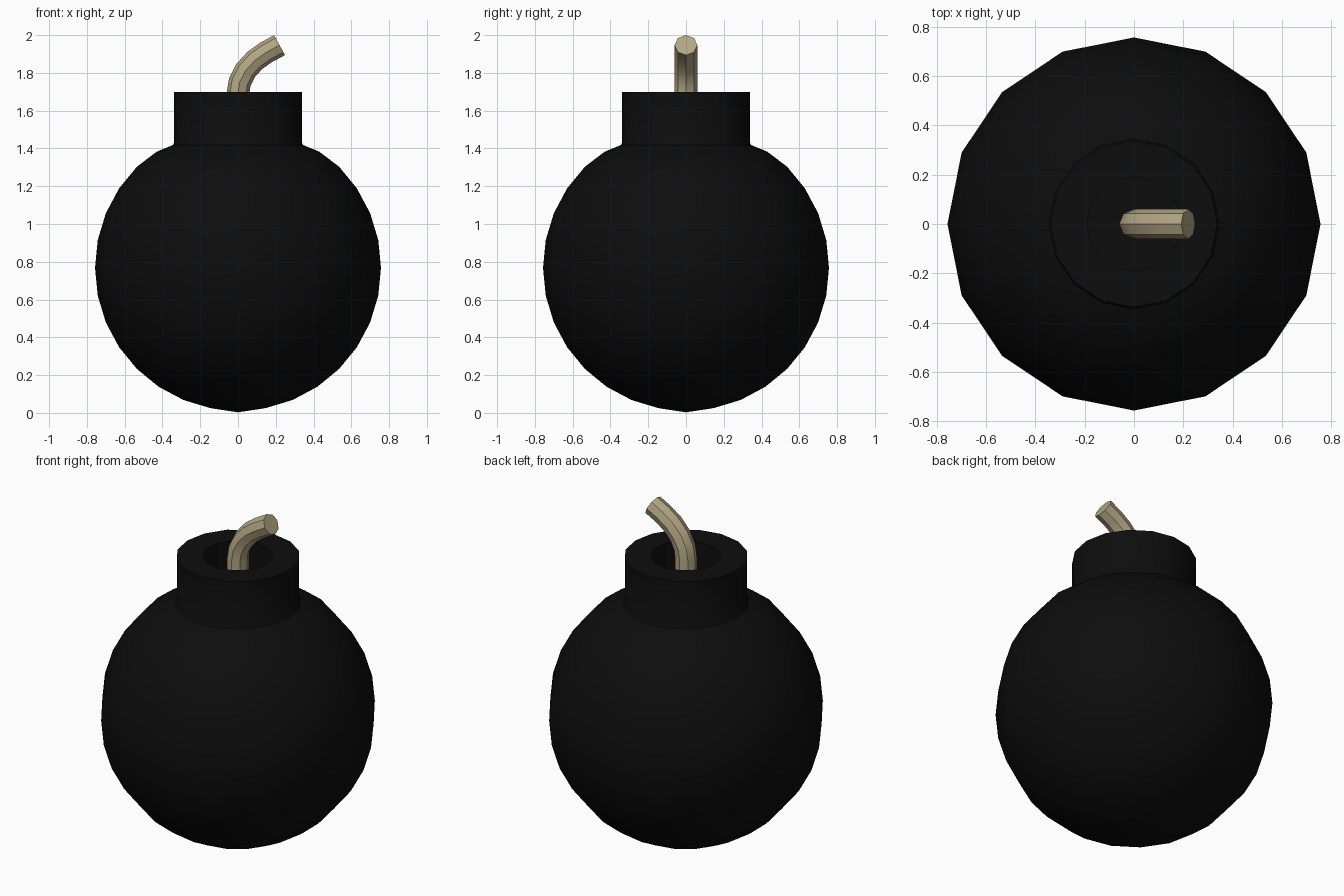
import bpy, bmesh
from math import sin, cos, pi, radians
from mathutils import Vector

if "Cube" in bpy.data.objects:
    bpy.data.objects.remove(bpy.data.objects["Cube"])


def finish(name, bm, color):
    bmesh.ops.recalc_face_normals(bm, faces=bm.faces)
    mesh = bpy.data.meshes.new(name)
    bm.to_mesh(mesh)
    bm.free()
    obj = bpy.data.objects.new(name, mesh)
    bpy.context.collection.objects.link(obj)
    mat = bpy.data.materials.new(name + "_material")
    mat.diffuse_color = (*color, 1)
    mat.use_nodes = True
    mat.node_tree.nodes["Principled BSDF"].inputs["Base Color"].default_value = mat.diffuse_color
    mesh.materials.append(mat)
    bpy.ops.object.select_all(action='DESELECT')
    obj.select_set(True)
    bpy.context.view_layer.objects.active = obj
    bpy.ops.object.shade_smooth_by_angle(angle=radians(35))
    return obj


def bridge(bm, rings):
    for a, b in zip(rings, rings[1:]):
        n = max(len(a), len(b))
        for i in range(n):
            j = (i + 1) % n
            if len(a) == 1:
                bm.faces.new((a[0], b[j], b[i]))
            elif len(b) == 1:
                bm.faces.new((a[i], a[j], b[0]))
            else:
                bm.faces.new((a[i], a[j], b[j], b[i]))


def lathe(name, profile, sides, color):
    bm = bmesh.new()
    rings = []
    for r, z in profile:
        n = sides if r > 0 else 1
        rings.append([bm.verts.new((r * cos(2 * pi * i / n), r * sin(2 * pi * i / n), z))
                      for i in range(n)])
    bridge(bm, rings)
    return finish(name, bm, color)


def tube(name, path, radius, sides, color):
    # path lies in the xz plane
    bm = bmesh.new()
    pts = [Vector((x, 0, z)) for x, z in path]
    rings = []
    for k, p in enumerate(pts):
        t = (pts[min(k + 1, len(pts) - 1)] - pts[max(k - 1, 0)]).normalized()
        side = Vector((t.z, 0, -t.x))
        rings.append([bm.verts.new(p + radius * (side * cos(2 * pi * i / sides)
                                                 + Vector((0, 1, 0)) * sin(2 * pi * i / sides)))
                      for i in range(sides)])
    bridge(bm, rings)
    bm.faces.new(rings[0])
    bm.faces.new(rings[-1])
    return finish(name, bm, color)


# round body running into a hollow neck
R, CZ = 0.757, 0.768
profile = [(0, 0.003)]
for k in range(-7, 5):
    a = k * pi / 16
    profile.append((R * cos(a), CZ + R * sin(a)))
profile += [(0.43, 1.383), (0.345, 1.418), (0.338, 1.43), (0.338, 1.70),
            (0.19, 1.70), (0.19, 1.50), (0, 1.50)]
lathe("body", profile, 16, (0.004, 0.004, 0.004))

# bent fuse
fuse_path = [(0, 1.50), (0, 1.69), (0.009, 1.75), (0.04, 1.812),
             (0.09, 1.867), (0.15, 1.909), (0.22, 1.947)]
tube("fuse", fuse_path, 0.06, 8, (0.45, 0.38, 0.23))
